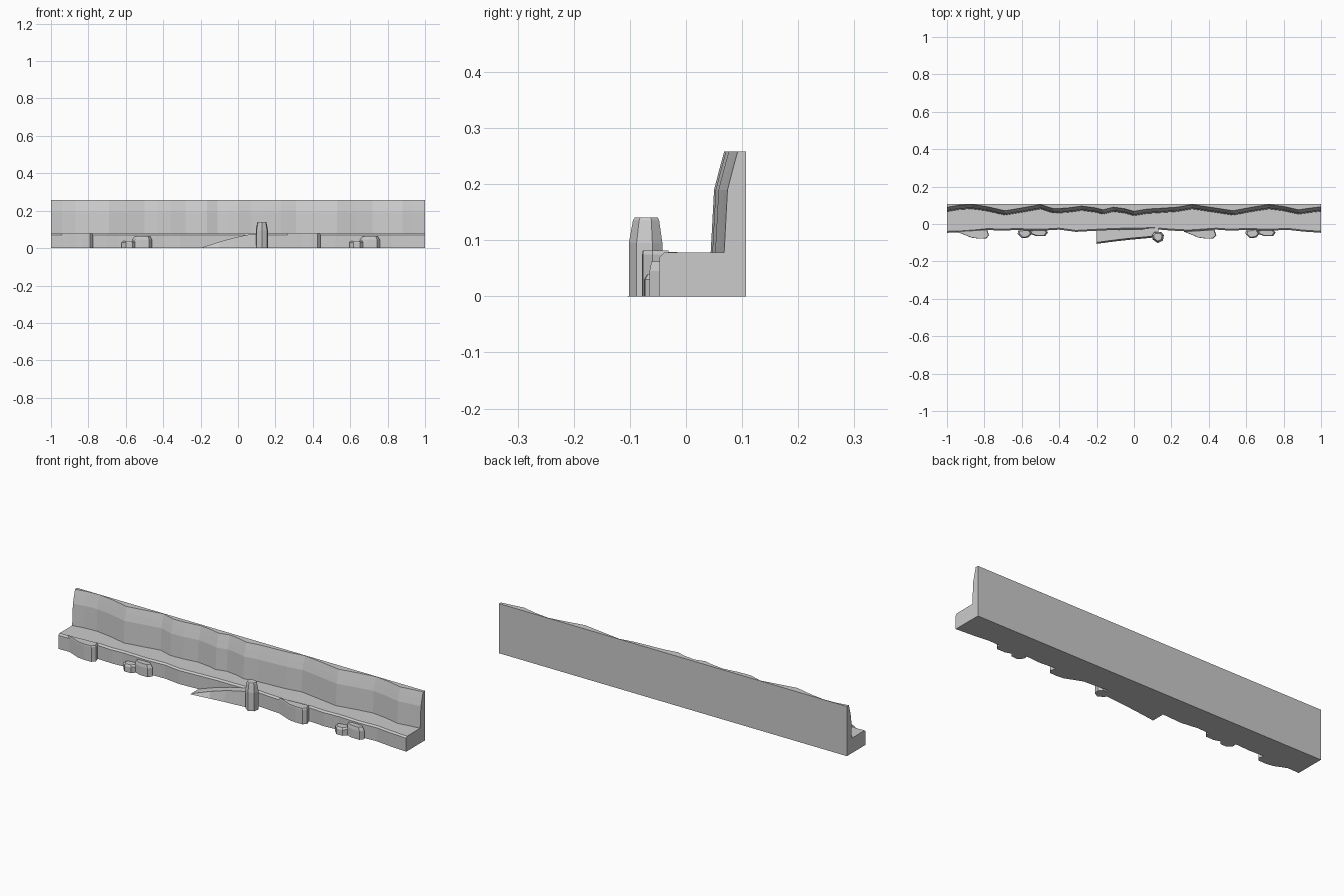
import bpy, bmesh

if "Cube" in bpy.data.objects:
    bpy.data.objects.remove(bpy.data.objects["Cube"])


def loft(name, sections, mat_pos=(0, 0, 0)):
    """Skin equal-length closed rings of 3D points and cap both ends."""
    bm = bmesh.new()
    rings = [[bm.verts.new([c + o for c, o in zip(p, mat_pos)]) for p in s] for s in sections]
    for a, b in zip(rings, rings[1:]):
        n = len(a)
        for i in range(n):
            bm.faces.new((a[i], a[(i + 1) % n], b[(i + 1) % n], b[i]))
    bm.faces.new(rings[0])
    bm.faces.new(rings[-1])
    bmesh.ops.recalc_face_normals(bm, faces=bm.faces)
    me = bpy.data.meshes.new(name)
    bm.to_mesh(me)
    bm.free()
    ob = bpy.data.objects.new(name, me)
    bpy.context.collection.objects.link(ob)
    return ob


def stone(name, outline, levels, pos=(0, 0, 0)):
    """Upright faceted stone: outline rings scaled at each (height, scale)."""
    cx = sum(p[0] for p in outline) / len(outline)
    cy = sum(p[1] for p in outline) / len(outline)
    return loft(name, [[(cx + (x - cx) * s, cy + (y - cy) * s, z) for x, y in outline]
                       for z, s in levels], pos)


BACK = 0.107

# Cliff wall: leaning profile swept along a wavy top line
crest = [(-1, .09), (-.94, .1), (-.87, .105), (-.79, .094), (-.69, .071), (-.6, .086),
         (-.5, .104), (-.43, .082), (-.36, .085), (-.28, .096), (-.21, .087), (-.165, .076),
         (-.11, .09), (-.05, .082), (0, .068), (.07, .08), (.14, .084), (.23, .09),
         (.31, .104), (.42, .088), (.53, .071), (.63, .09), (.72, .104), (.8, .094),
         (.88, .076), (.94, .085), (1, .092)]
loft("cliff_wall", [[(x, BACK, 0), (x, BACK, .258), (x, min(y, .106), .258), (x, y - .009, .225),
                     (x, y - .018, .19), (x, y - .024, .078), (x, y - .024, 0)]
                    for x, y in crest])

# Ledge at the cliff foot with an uneven, slightly bevelled front edge
edge = [(-1, -.047), (-.93, -.045), (-.85, -.039), (-.78, -.032), (-.7, -.036), (-.64, -.032),
        (-.5, -.036), (-.4, -.03), (-.31, -.042), (-.2, -.036), (-.1, -.031), (0, -.03),
        (.1, -.027), (.2, -.035), (.29, -.04), (.44, -.03), (.52, -.036), (.6, -.031),
        (.72, -.036), (.82, -.031), (.9, -.04), (1, -.047)]
loft("ledge", [[(x, BACK, 0), (x, BACK, .078), (x, y + .008, .078), (x, y, .07), (x, y, 0)]
               for x, y in edge])

# Outcrops bulging from the ledge, repeated along the front
bulge = [(-.95, -.04), (-.91, -.056), (-.87, -.073), (-.83, -.078), (-.79, -.077),
         (-.775, -.06), (-.785, -.03)]
for i, dx in enumerate((0, 1.215)):
    stone(f"outcrop_{i}", bulge, [(0, 1), (.075, 1), (.082, .94)], (dx, 0, 0))

# Pairs of boulders
small = [(-.62, -.035), (-.622, -.053), (-.6, -.075), (-.565, -.073), (-.545, -.05), (-.56, -.025)]
large = [(-.565, -.035), (-.55, -.055), (-.52, -.065), (-.475, -.065), (-.46, -.045), (-.48, -.025)]
for i, dx in enumerate((0, 1.218)):
    stone(f"small_boulder_{i}", small, [(0, 1), (.03, 1), (.039, .75)], (dx, 0, 0))
    stone(f"large_boulder_{i}", large, [(0, 1), (.045, 1), (.062, .8)], (dx, 0, 0))

# Ramp rising along the front up to the ledge
ramp = [(-.2, -.106, .001), (-.1, -.093, .034), (-.02, -.084, .056), (.06, -.077, .073), (.13, -.07, .079)]
loft("ramp", [[(x, -.015, 0), (x, -.015, z), (x, y + .008, z), (x, y, 0)] for x, y, z in ramp])

# Standing stone at the ramp's upper end
post = [(.095, -.06), (.1, -.083), (.128, -.102), (.155, -.088), (.16, -.06), (.145, -.042), (.11, -.042)]
stone("standing_stone", post, [(0, 1), (.095, 1), (.135, .78), (.141, .68)])
